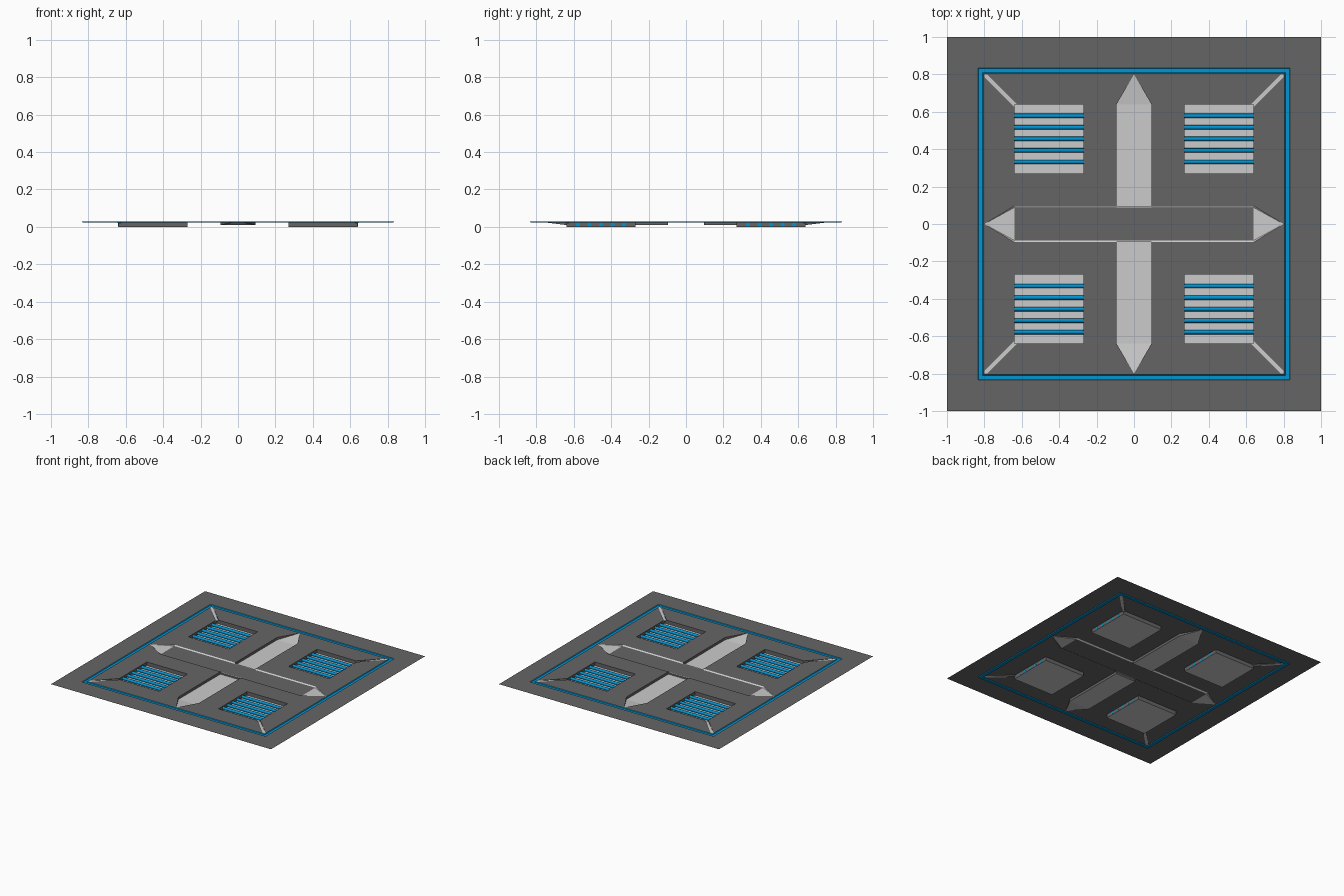
import bpy, bmesh, math
from mathutils import Matrix

if "Cube" in bpy.data.objects:
    bpy.data.objects.remove(bpy.data.objects["Cube"])

T = 0.03                                  # plate level
QUADS = [(1, 1), (-1, 1), (-1, -1), (1, -1)]


def material(name, col):
    m = bpy.data.materials.new(name)
    m.diffuse_color = (*col, 1)
    m.use_nodes = True
    m.node_tree.nodes["Principled BSDF"].inputs["Base Color"].default_value = m.diffuse_color
    return m


DARK = material("dark_grey", (0.13, 0.13, 0.13))
BLUE = material("blue", (0.0, 0.3, 0.65))


def finish(bm, name, mat=None):
    bmesh.ops.remove_doubles(bm, verts=bm.verts[:], dist=1e-5)
    me = bpy.data.meshes.new(name)
    bm.to_mesh(me)
    bm.free()
    if mat:
        me.materials.append(mat)
    ob = bpy.data.objects.new(name, me)
    bpy.context.collection.objects.link(ob)
    return ob


def mirrored(name, polys, mat=None, quads=QUADS):
    """Faces given for the +x +y quadrant, repeated by mirroring."""
    bm = bmesh.new()
    for sx, sy in quads:
        for p in polys:
            vs = [bm.verts.new((sx * x, sy * y, z)) for x, y, z in p]
            bm.faces.new(vs if sx * sy > 0 else vs[::-1])
    return finish(bm, name, mat)


def wall(path, top=T):
    """Vertical strip below the top level; path runs counter-clockwise round the hole."""
    return [[(*b[:2], top), (*b[:2], b[2]), (*a[:2], a[2]), (*a[:2], top)]
            for a, b in zip(path, path[1:])]


def square(h):
    return [(h * sx, h * sy) for sx, sy in QUADS]


# Main dimensions
A, B = 0.27, 0.64                         # vent box extents
W, H = 0.093, 0.097                       # half widths of the channels
TIP, D = 0.80, 0.015                      # arrow tip, diagonal slot offset
ZC, ZB, ZD = 0.01, 0.024, 0.022           # channel, band and slot floors
RO, RI = 0.835, 0.805                     # blue groove

# Plate surface with its openings
box = [(A, A), (B, A), (B, B - D), (TIP, TIP - D), (TIP, TIP),
       (TIP - D, TIP), (B - D, B), (A, B)]
arm = [(TIP, 0), (B, H), (W, H), (W, B), (0, TIP)]
cross = []
for i, (sx, sy) in enumerate(QUADS):
    pts = [(sx * x, sy * y) for x, y in arm]
    cross += (pts if i % 2 == 0 else pts[::-1])[:-1]


def plate(name, loops):
    bm = bmesh.new()
    for loop in loops:
        vs = [bm.verts.new((x, y, T)) for x, y in loop]
        for a, b in zip(vs, vs[1:] + vs[:1]):
            bm.edges.new((a, b))
    bmesh.ops.triangle_fill(bm, edges=bm.edges[:], use_beauty=True, normal=(0, 0, 1))
    for f in bm.faces:
        f.normal_update()
        if f.normal.z < 0:
            f.normal_flip()
    finish(bm, name, DARK)


plate("outer_plate", [square(1), square(RO)])
plate("inner_plate", [square(RI), cross] +
      [[(sx * x, sy * y) for x, y in box] for sx, sy in QUADS])

# Blue groove round the panel
bm = bmesh.new()
rings = [[bm.verts.new((x, y, z)) for x, y in square(h)]
         for h, z in [(RO, T), (RO - 0.004, ZB), (RI + 0.004, ZB), (RI, T)]]
for o, n in zip(rings, rings[1:]):
    for i in range(4):
        j = (i + 1) % 4
        bm.faces.new((o[i], o[j], n[j], n[i]))
finish(bm, "blue_groove", BLUE)

# Vent boxes
mirrored("vent_floor", [[(A, A, 0), (B, A, 0), (B, B, 0), (A, B, 0)]])
mirrored("vent_walls",
         wall([(B - D, B, 0), (A, B, 0), (A, A, 0), (B, A, 0), (B, B - D, 0)])
         + wall([(B, B - D, 0), (B, B, 0), (B - D, B, 0)], ZD), DARK)

# Blue bars across each vent
bm = bmesh.new()
for sx, sy in QUADS:
    for k in range(-2, 3):
        m = (Matrix.Translation((sx * (A + B) / 2, sy * (A + B) / 2 + k * 0.0615, 0.0125))
             @ Matrix.Rotation(math.pi / 2, 4, 'Y'))
        bmesh.ops.create_cone(bm, cap_ends=True, segments=12, radius1=0.0115,
                              radius2=0.0115, depth=B - A + 0.002, matrix=m)
bars = finish(bm, "vent_bars", BLUE)
bpy.context.view_layer.objects.active = bars
bars.select_set(True)
bpy.ops.object.shade_smooth_by_angle(angle=math.radians(40))


# Diagonal corner slots, ramping up to the plate level
def ramp(x, y):
    return x, y, ZD + (T - ZD) * (x + y - 2 * B + D) / (2 * (TIP - B) + D)


slot = [ramp(*p) for p in [(B, B - D), (TIP, TIP - D), (TIP, TIP), (TIP - D, TIP),
                           (B - D, B), (B, B)]]
mirrored("corner_slot_floor", [slot])
mirrored("corner_slot_walls", wall(slot[:5]), DARK)

# Front and back channels with ramped arrow tips
FB = [(1, 1), (1, -1)]
mirrored("channel_floor", [
    [(-W, H, ZC), (W, H, ZC), (W, B, ZC), (-W, B, ZC)],
    [(-W, B, ZC), (W, B, ZC), (0, TIP, T)]], None, FB)
mirrored("channel_walls",
         wall([(W, H, ZC), (W, B, ZC)]) + wall([(-W, B, ZC), (-W, H, ZC)])
         + wall([(-W, H, ZC), (W, H, ZC)], ZB)
         + [[(0, TIP, T), (W, B, ZC), (W, B, T)], [(0, TIP, T), (-W, B, T), (-W, B, ZC)]],
         DARK, FB)

# Shallow cross band with light edges and arrow tips
E = H - 0.009
mirrored("cross_band", [[(0, 0, ZB), (B, 0, ZB), (B, E, ZB), (0, E, ZB)]], DARK)
mirrored("band_edges", [[(0, E, ZB), (W, E, ZB), (W, H, ZB), (0, H, ZB)],
                        [(W, E, ZB), (B, E, ZB), (B, H, T), (W, H, T)]])
mirrored("band_tips", [[(B, 0, ZB), (TIP, 0, T), (B, E, ZB)],
                       [(B, E, ZB), (TIP, 0, T), (B, H, T)]])
